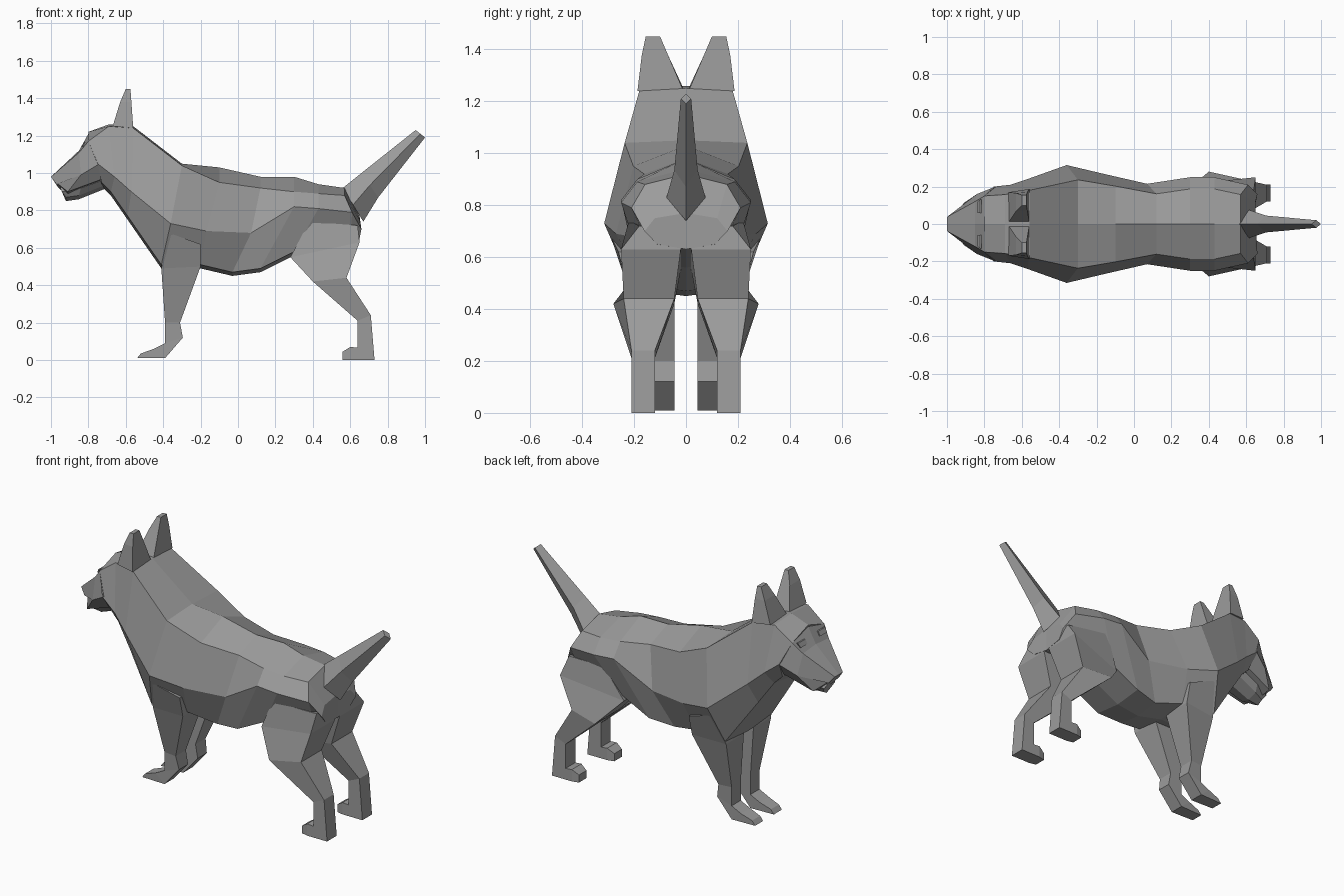
import bpy
import bmesh

cube = bpy.data.objects.get("Cube")
if cube:
    bpy.data.objects.remove(cube, do_unlink=True)

# single grey coat colour
COAT_GREY = (.33, .33, .33, 1)
coat = bpy.data.materials.new("coat_grey")
coat.use_nodes = True
coat.diffuse_color = COAT_GREY
coat.node_tree.nodes["Principled BSDF"].inputs["Base Color"].default_value = COAT_GREY


def loft(name, rings, closed):
    """Skin a list of rings, cap both ends and mirror the part across y."""
    bm = bmesh.new()
    loops = [[bm.verts.new(point) for point in ring] for ring in rings]
    count = len(loops[0])
    for near, far in zip(loops, loops[1:]):
        for i in range(count if closed else count - 1):
            following = (i + 1) % count
            bm.faces.new((near[i], near[following], far[following], far[i]))
    bm.faces.new(loops[0])
    bm.faces.new(reversed(loops[-1]))
    bmesh.ops.recalc_face_normals(bm, faces=bm.faces)
    mesh = bpy.data.meshes.new(name)
    bm.to_mesh(mesh)
    bm.free()
    mesh.materials.append(coat)
    part = bpy.data.objects.new(name, mesh)
    bpy.context.scene.collection.objects.link(part)
    mirror = part.modifiers.new("mirror", "MIRROR")
    mirror.use_axis = (False, True, False)
    mirror.use_clip = True
    mirror.merge_threshold = .002


def half_section(spine, drop, flank, keel):
    """Half a body section: the shoulder and belly edges follow the flank's width."""
    spine_x, spine_z = spine
    keel_x, keel_z = keel
    width = flank[1]
    shoulder = (spine_x, width * .75, spine_z - drop)
    belly = (keel_x, width * .7, keel_z + .02)
    return [(spine_x, 0, spine_z), shoulder, flank, belly, (keel_x, 0, keel_z)]


def limb_section(front, back, inner, outer, back_outer=None):
    """Four-sided limb section between a front and a back (x, z) edge."""
    front_x, front_z = front
    back_x, back_z = back
    return [(front_x, inner, front_z), (front_x, outer, front_z),
            (back_x, back_outer or outer, back_z), (back_x, inner, back_z)]


def tail_section(top, bottom, width):
    """Half a diamond between a top and a bottom (x, z) edge."""
    top_x, top_z = top
    bottom_x, bottom_z = bottom
    side = ((top_x + bottom_x) / 2, width, (top_z + bottom_z) / 2)
    return [(top_x, 0, top_z), side, (bottom_x, 0, bottom_z)]


# head, neck and torso as one skin
loft("torso", [
    half_section(spine=(-.8, 1.22), drop=.05, flank=(-.75, .2, 1.05), keel=(-.73, .93)),
    half_section(spine=(-.69, 1.26), drop=.01, flank=(-.66, .21, .98), keel=(-.68, .88)),
    half_section(spine=(-.56, 1.25), drop=.01, flank=(-.57, .24, .9), keel=(-.59, .75)),
    half_section(spine=(-.3, 1.05), drop=.01, flank=(-.36, .315, .73), keel=(-.41, .49)),
    half_section(spine=(-.1, 1.03), drop=.08, flank=(-.17, .27, .69), keel=(-.2, .49)),
    half_section(spine=(.12, .98), drop=.06, flank=(.07, .215, .68), keel=(-.03, .45)),
    half_section(spine=(.3, .98), drop=.08, flank=(.3, .25, .82), keel=(.12, .47)),
    half_section(spine=(.43, .94), drop=.05, flank=(.43, .25, .81), keel=(.3, .56)),
    half_section(spine=(.57, .92), drop=.04, flank=(.61, .21, .79), keel=(.6, .63)),
    half_section(spine=(.65, .77), drop=.02, flank=(.66, .16, .7), keel=(.65, .63)),
], closed=False)

# muzzle wedge and lower jaw
loft("muzzle", [
    half_section(spine=(-1, .98), drop=0, flank=(-.97, .05, .94), keel=(-.96, .92)),
    half_section(spine=(-.85, 1.12), drop=.01, flank=(-.84, .16, .99), keel=(-.91, .88)),
    half_section(spine=(-.8, 1.21), drop=.04, flank=(-.74, .2, 1.05), keel=(-.72, .95)),
], closed=False)
loft("lower_jaw", [
    half_section(spine=(-.95, .93), drop=.01, flank=(-.94, .05, .9), keel=(-.92, .85)),
    half_section(spine=(-.85, .96), drop=.01, flank=(-.84, .09, .92), keel=(-.85, .86)),
    half_section(spine=(-.7, 1), drop=.01, flank=(-.7, .11, .97), keel=(-.7, .92)),
], closed=False)

# thin slanted eye plates
eye_outline = limb_section(front=(-.83, 1.14), back=(-.816, 1.165),
                           inner=.06, outer=.12, back_outer=.13)
loft("eyes", [[(x + shift, y, z) for x, y, z in eye_outline] for shift in (-.007, .001)],
     closed=True)

# ears, flat behind and tapering to a blunt tip
loft("ears", [
    limb_section(front=(-.67, 1.25), back=(-.56, 1.24), inner=.01, outer=.17, back_outer=.187),
    limb_section(front=(-.63, 1.38), back=(-.57, 1.38), inner=.07, outer=.165, back_outer=.17),
    limb_section(front=(-.6, 1.45), back=(-.575, 1.45), inner=.1, outer=.155),
], closed=True)

# raised tail
loft("tail", [
    tail_section(top=(.56, .92), bottom=(.67, .74), width=.075),
    tail_section(top=(.66, 1), bottom=(.75, .87), width=.045),
    tail_section(top=(.95, 1.23), bottom=(1, 1.19), width=.02),
], closed=False)

# front legs bend forward into the paws
loft("front_legs", [
    limb_section(front=(-.37, .68), back=(-.2, .62), inner=.02, outer=.29, back_outer=.26),
    limb_section(front=(-.41, .49), back=(-.2, .5), inner=.045, outer=.21, back_outer=.23),
    limb_section(front=(-.39, .2), back=(-.31, .2), inner=.045, outer=.13, back_outer=.14),
    limb_section(front=(-.39, .09), back=(-.295, .12), inner=.045, outer=.13),
    limb_section(front=(-.45, .06), back=(-.39, .01), inner=.045, outer=.13),
    limb_section(front=(-.52, .035), back=(-.54, .01), inner=.05, outer=.125),
], closed=True)

# hind legs from thigh to heel
loft("hind_legs", [
    limb_section(front=(.38, .74), back=(.64, .72), inner=.02, outer=.22, back_outer=.18),
    limb_section(front=(.28, .55), back=(.65, .63), inner=.02, outer=.18, back_outer=.25),
    limb_section(front=(.4, .42), back=(.58, .44), inner=.045, outer=.28, back_outer=.24),
    limb_section(front=(.64, .21), back=(.71, .24), inner=.12, outer=.21),
    limb_section(front=(.64, 0), back=(.73, 0), inner=.12, outer=.21),
], closed=True)

# hind toes
loft("hind_toes", [
    limb_section(front=(.66, .065), back=(.66, 0), inner=.12, outer=.21),
    limb_section(front=(.6, .07), back=(.6, 0), inner=.12, outer=.21),
    limb_section(front=(.56, .045), back=(.56, 0), inner=.13, outer=.2),
], closed=True)
